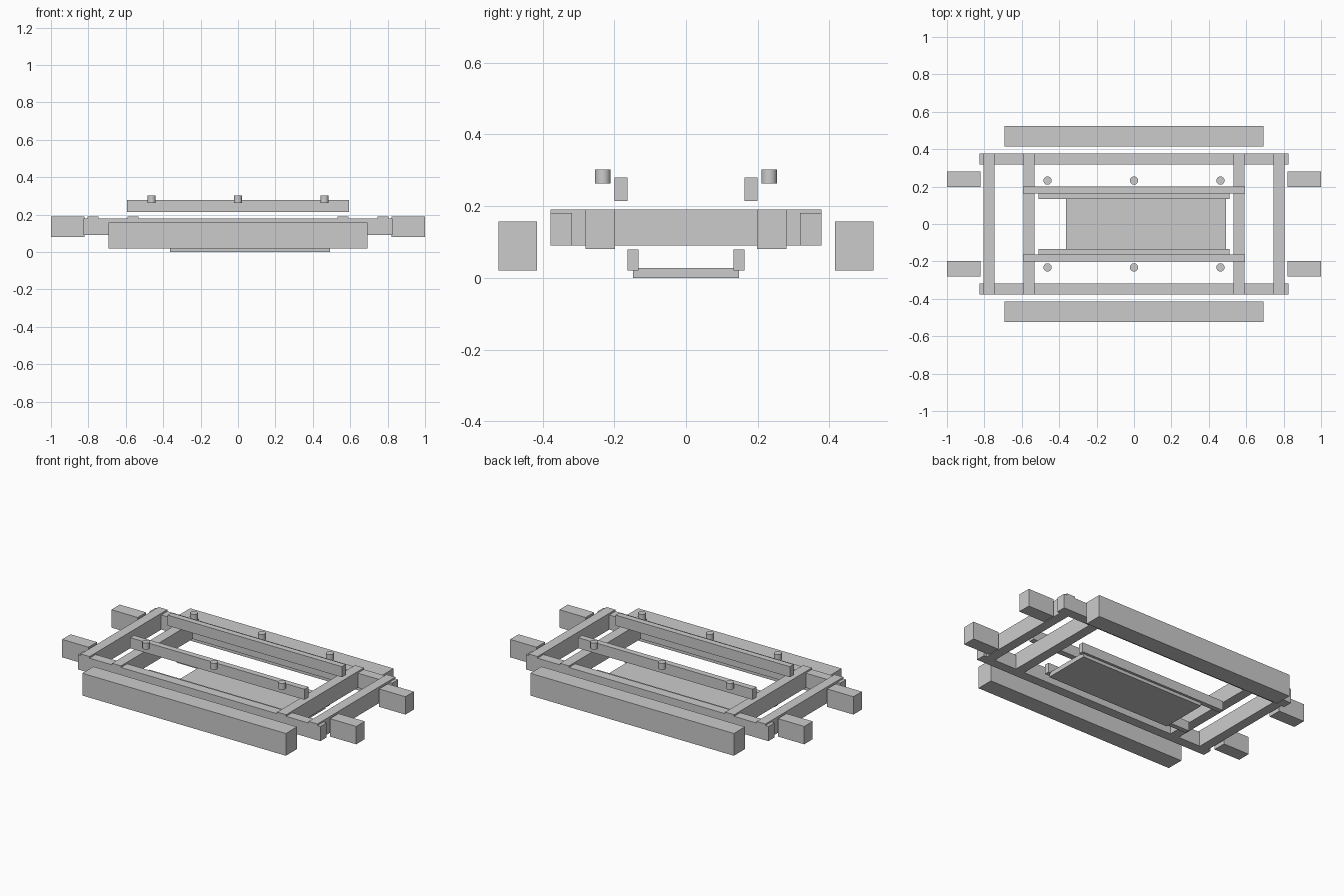
import bpy
from mathutils import Vector

cube = bpy.data.objects.get("Cube")
if cube:
    bpy.data.objects.remove(cube, do_unlink=True)

# One plain grey for the whole frame
grey = bpy.data.materials.new("plain_grey")
grey.use_nodes = True
colour = (0.6, 0.6, 0.6, 1)
grey.diffuse_color = colour
grey.node_tree.nodes["Principled BSDF"].inputs["Base Color"].default_value = colour


def box(name, x, y, z):
    """Box spanning the given (low, high) range on each axis."""
    spans = (x, y, z)
    bpy.ops.mesh.primitive_cube_add(size=1, location=[sum(s) / 2 for s in spans])
    obj = bpy.context.object
    obj.name = name
    size = Vector([abs(s[1] - s[0]) for s in spans])
    for v in obj.data.vertices:
        v.co *= size
    obj.data.materials.append(grey)


def peg(name, x, y, z, radius):
    bpy.ops.mesh.primitive_cylinder_add(
        vertices=24, radius=radius, depth=z[1] - z[0], location=(x, y, sum(z) / 2))
    obj = bpy.context.object
    obj.name = name
    obj.data.materials.append(grey)
    bpy.ops.object.shade_smooth_by_angle()


def flip(span, sign):
    return (span[0] * sign, span[1] * sign)


# Floor tray, set slightly toward one end
box("floor_tray", (-0.363, 0.492), (-0.148, 0.148), (0, 0.028))

# Lengthwise parts, mirrored front to back
for side, s in (("front", -1), ("back", 1)):
    box(side + "_side_tank", (-0.692, 0.692), flip((0.415, 0.523), s), (0.02, 0.157))
    box(side + "_main_rail", (-0.825, 0.825), flip((0.318, 0.378), s), (0.09, 0.18))
    box(side + "_upper_rail", (-0.593, 0.593), flip((0.163, 0.2), s), (0.214, 0.279))
    box(side + "_lower_rail", (-0.51, 0.51), flip((0.133, 0.163), s), (0.02, 0.079))
    for i in (-1, 0, 1):
        peg(side + "_peg", i * 0.462, s * 0.232, (0.263, 0.302), 0.022)

# Cross beams and end blocks, mirrored left to right
for side, s in (("right", -1), ("left", 1)):
    box(side + "_inner_beam", flip((0.531, 0.592), s), (-0.378, 0.378), (0.09, 0.19))
    box(side + "_outer_beam", flip((0.745, 0.805), s), (-0.378, 0.378), (0.09, 0.19))
    for end, e in (("front", -1), ("back", 1)):
        box(f"{end}_{side}_end_block", flip((0.821, 1), s),
            flip((0.198, 0.28), e), (0.08, 0.19))
